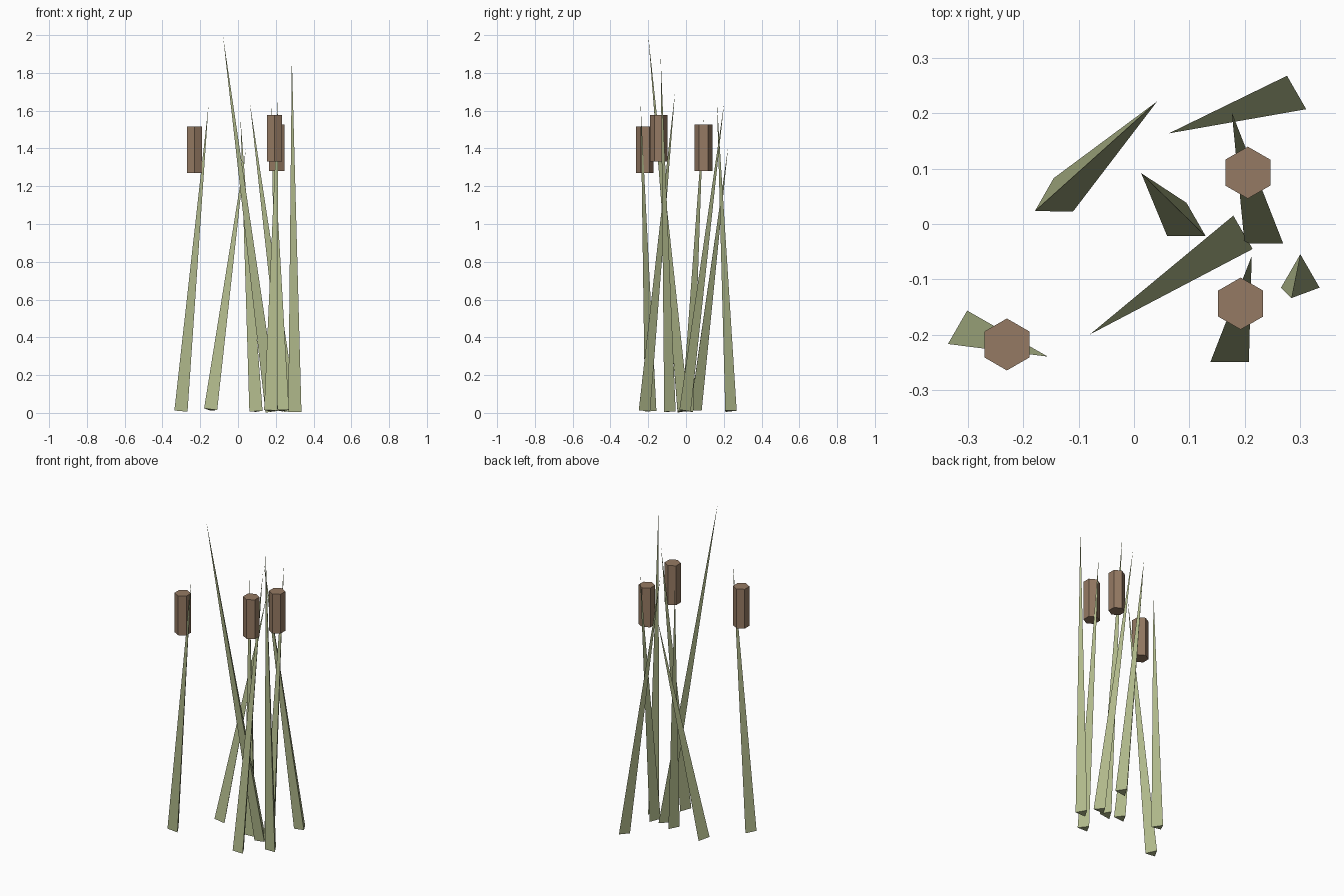
import bpy, bmesh, math
from mathutils import Vector, Matrix

if "Cube" in bpy.data.objects:
    bpy.data.objects.remove(bpy.data.objects["Cube"])


def material(name, rgb):
    m = bpy.data.materials.new(name)
    m.diffuse_color = (*rgb, 1)
    m.use_nodes = True
    m.node_tree.nodes["Principled BSDF"].inputs["Base Color"].default_value = m.diffuse_color
    return m


LEAF = material("reed green", (0.44, 0.49, 0.26))
BROWN = material("seed head brown", (0.30, 0.195, 0.125))


def cone(name, base, tip, sides, r1, r2, mat):
    """Flat-shaded cone or prism from base centre to tip, one corner facing +y."""
    base, tip = Vector(base), Vector(tip)
    axis = tip - base
    bm = bmesh.new()
    ring = [Matrix.Rotation(math.tau * i / sides, 3, 'Z') @ Vector((0, 1, 0)) for i in range(sides)]
    low = [bm.verts.new(p * r1) for p in ring]
    up = Vector((0, 0, axis.length))
    bm.faces.new(low[::-1])
    if r2:
        high = [bm.verts.new(p * r2 + up) for p in ring]
        bm.faces.new(high)
    else:
        apex = bm.verts.new(up)
    for i in range(sides):
        j = (i + 1) % sides
        bm.faces.new((low[i], low[j], high[j], high[i]) if r2 else (low[i], low[j], apex))
    # Lean the shape along its axis
    turn = Vector((0, 0, 1)).rotation_difference(axis).to_matrix().to_4x4()
    bm.transform(Matrix.Translation(base) @ turn)
    mesh = bpy.data.meshes.new(name)
    bm.to_mesh(mesh)
    bm.free()
    mesh.materials.append(mat)
    bpy.context.collection.objects.link(bpy.data.objects.new(name, mesh))


# Reed blades: base centre, tip
blades = [
    ((0.18, -0.025, 0.008), (-0.08, -0.20, 2.0)),
    ((-0.145, 0.043, 0.017), (0.042, 0.222, 1.40)),
    ((0.095, -0.002, 0.008), (0.013, 0.092, 1.56)),
    ((0.277, 0.228, 0.010), (0.063, 0.164, 1.64)),
    ((0.235, -0.015, 0.013), (0.177, 0.202, 1.64)),
    ((0.173, -0.230, 0.012), (0.213, -0.058, 1.70)),
    ((0.301, -0.095, 0.006), (0.285, -0.134, 1.88)),
    ((-0.302, -0.197, 0.010), (-0.156, -0.240, 1.63)),
]
for i, (base, tip) in enumerate(blades, 1):
    cone(f"reed_blade_{i}", base, tip, 3, 0.0403, 0, LEAF)

# Upright hexagonal seed heads: x, y, bottom
for i, (x, y, z) in enumerate([(-0.23, -0.218, 1.27), (0.193, -0.144, 1.332), (0.206, 0.093, 1.28)], 1):
    cone(f"seed_head_{i}", (x, y, z), (x, y, z + 0.246), 6, 0.047, 0.047, BROWN)
